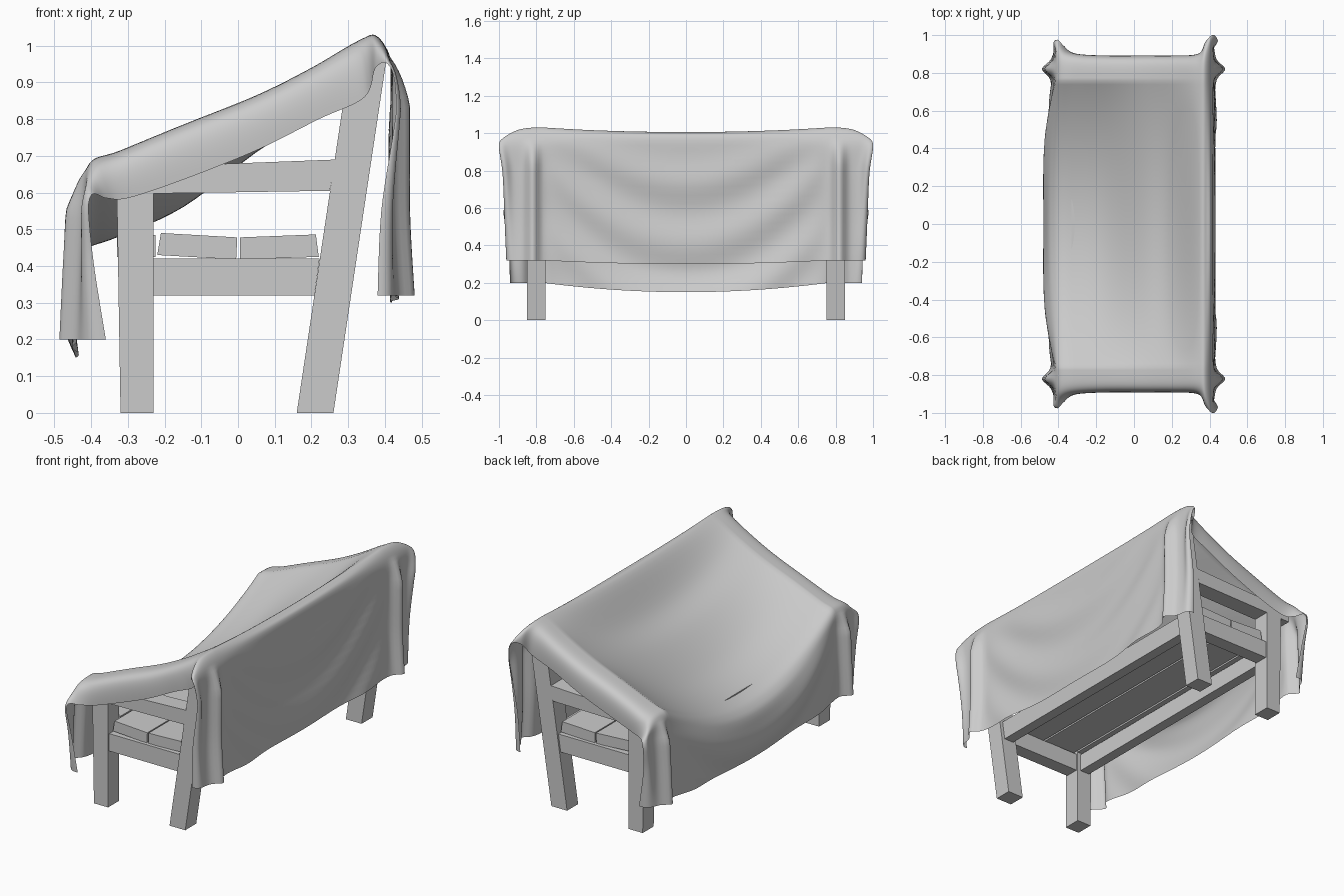
import bpy, math

if "Cube" in bpy.data.objects:
    bpy.data.objects.remove(bpy.data.objects["Cube"])


def mesh_object(name, verts, faces):
    me = bpy.data.meshes.new(name)
    me.from_pydata(verts, [], faces)
    me.update()
    ob = bpy.data.objects.new(name, me)
    bpy.context.collection.objects.link(ob)
    return ob


def prism(name, profile, y0, y1):
    """Extrude an (x, z) outline, given counter-clockwise, from y0 to y1."""
    n = len(profile)
    verts = [(x, y, z) for y in (y0, y1) for x, z in profile]
    faces = [tuple(range(n)), tuple(range(2 * n - 1, n - 1, -1))]
    faces += [(i, i + n, (i + 1) % n + n, (i + 1) % n) for i in range(n)]
    return mesh_object(name, verts, faces)


def both_ends(name, profile, y0, y1):
    prism(name + "_right", profile, -y1, -y0)
    prism(name + "_left", profile, y0, y1)


def leaning(z0, z1, a, b):
    """Outline between two lines parallel to the leaning back leg."""
    return [(a + .15 * z0, z0), (b + .15 * z0, z0), (b + .15 * z1, z1), (a + .15 * z1, z1)]


def box(x0, x1, z0, z1):
    return [(x0, z0), (x1, z0), (x1, z1), (x0, z1)]


# Bench ends: legs, arm and seat side rail
both_ends("front_leg", [(-.32, 0), (-.23, 0), (-.23, .6), (-.33, .6)], .75, .85)
both_ends("back_leg", leaning(0, .98, .16, .26), .75, .85)
both_ends("arm", [(-.385, .595), (.25, .605), (.265, .69), (-.385, .665)], .75, .85)
both_ends("seat_side_rail", [(-.23, .32), (.208, .32), (.222, .42), (-.23, .42)], .76, .84)

# Long seat rails and slats
prism("seat_front_rail", box(-.31, -.25, .32, .42), -.75, .75)
prism("seat_back_rail", leaning(.32, .42, .18, .24), -.75, .75)
prism("front_slat", box(-.33, -.225, .425, .485), -.745, .745)
prism("middle_slat", [(-.22, .43), (-.005, .418), (-.002, .478), (-.21, .49)], -.82, .82)
prism("rear_slat", [(.005, .418), (.22, .425), (.212, .486), (.005, .478)], -.82, .82)

# Backrest rails
for i, (z0, z1) in enumerate([(.52, .6), (.7, .78), (.88, .965)]):
    prism(f"backrest_rail_{i + 1}", leaning(z0, z1, .195, .245), -.75, .75)

# Cloth stations from front hem, over the bench, to back hem:
# (centre x, z), (ridge over the bench end x, z), (side hem x, y, z)
STATIONS = [
    (-.445, .15, -.440, .20, -.360, .94, .20),
    (-.470, .27, -.430, .41, -.385, .95, .42),
    (-.465, .38, -.420, .58, -.390, .975, .585),
    (-.415, .445, -.405, .68, -.360, .93, .585),
    (-.330, .478, -.320, .715, -.300, .90, .585),
    (-.150, .560, -.150, .785, -.150, .89, .635),
    (.050, .710, .050, .865, .050, .89, .715),
    (.200, .810, .200, .94, .220, .89, .80),
    (.335, .985, .330, 1.015, .345, .90, .86),
    (.385, 1.00, .380, 1.025, .375, .96, .94),
    (.415, .960, .418, .95, .410, 1.00, .94),
    (.420, .75, .422, .80, .400, .98, .78),
    (.420, .50, .422, .55, .375, .97, .55),
    (.425, .30, .435, .32, .375, .96, .32),
]


def station(u):
    """Catmull-Rom interpolation through the stations."""
    i = min(int(u), len(STATIONS) - 2)
    t = u - i
    get = lambda k: STATIONS[max(0, min(len(STATIONS) - 1, k))]
    return [.5 * (2 * b + (c - a) * t + (2 * a - 5 * b + 4 * c - d) * t * t
                  + (3 * b - a - 3 * c + d) * t ** 3)
            for a, b, c, d in zip(get(i - 1), get(i), get(i + 1), get(i + 2))]


def cloth_point(u, v):
    """v in 0..1 sags from centre to bench end, 1..2 rolls over to the side hem."""
    cx, cz, rx, rz, hx, hy, hz = station(u)
    front, back = (max(0, min(1, k)) for k in (2.8 - u, u - 9.8))
    if v <= 1:
        x, y, z = cx + (rx - cx) * v ** 3, .76 * v, cz + (rz - cz) * v * v
        # swag folds hung between the posts
        swag = max(0, min(1, 2.5 - u)) + max(0, min(1, u - 10))
        x += .011 * swag * math.sin(19 * (z - .75 * y * y)) * (1 - v ** 6)
    else:
        t = v - 1
        b = ((1 - t) ** 3, 3 * t * (1 - t) ** 2, 3 * t * t * (1 - t), t ** 3)
        mix = lambda *p: sum(k * q for k, q in zip(b, p))
        x = mix(rx, rx, rx, hx)
        y = mix(.76, .87, hy + .01, hy)
        z = mix(rz, rz, rz, hz)
    # pleat over each post, and a flared corner beyond it
    pleat = .048 * math.exp(-((y - .82) / .035) ** 2)
    flare = .035 * math.exp(-((y - hy + .01) / .03) ** 2) if v > 1 else 0
    x += (back - front) * (pleat + flare * max(0, min(1, (z - .2) * 1.4)))
    return x, y, z


# Draped cloth
STEPS, INNER, OUTER = 6, 36, 24
rows = (len(STATIONS) - 1) * STEPS + 1
half = INNER + OUTER
cols = 2 * half + 1
verts = []
for r in range(rows):
    for c in range(-half, half + 1):
        k = abs(c)
        v = k / INNER if k <= INNER else 1 + (k - INNER) / OUTER
        x, y, z = cloth_point(r / STEPS, v)
        verts.append((x, math.copysign(y, c), z))
faces = [(r * cols + c, (r + 1) * cols + c, (r + 1) * cols + c + 1, r * cols + c + 1)
         for r in range(rows - 1) for c in range(cols - 1)]
cloth = mesh_object("draped_cloth", verts, faces)
cloth.data.flip_normals()
cloth.data.polygons.foreach_set("use_smooth", [True] * len(cloth.data.polygons))
cloth.data.update()
